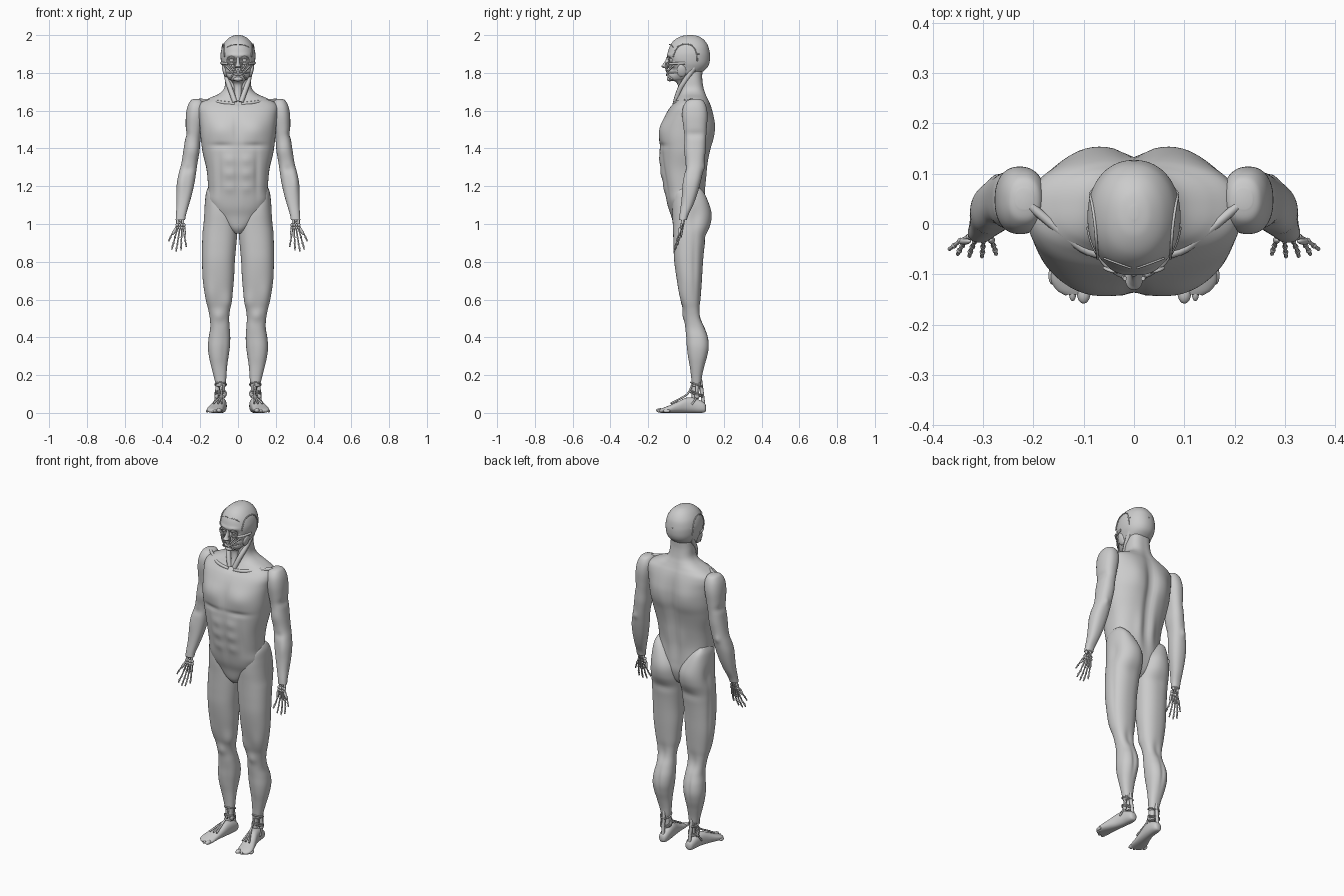
import bpy, bmesh, math
from mathutils import Matrix, Vector


def finish(ob, mirror):
    bpy.context.collection.objects.link(ob)
    if mirror:
        ob.modifiers.new("Mirror", 'MIRROR')
    return ob


def from_bmesh(name, bm, mirror):
    me = bpy.data.meshes.new(name)
    bm.to_mesh(me)
    bm.free()
    for p in me.polygons:
        p.use_smooth = True
    return finish(bpy.data.objects.new(name, me), mirror)


def spline(rows, sub):
    """Catmull-Rom through rows of numbers"""
    out = []
    for i in range(len(rows) - 1):
        a, b, c, d = (rows[max(0, min(len(rows) - 1, i + k))] for k in (-1, 0, 1, 2))
        for s in range(sub):
            t = s / sub
            out.append([q + .5 * t * (r - p + t * (2 * p - 5 * q + 4 * r - u + t * (3 * (q - r) + u - p)))
                        for p, q, r, u in zip(a, b, c, d)])
    return out + [list(rows[-1])]


def loft(name, rings, bumps=(), axis='z', power=2.3, sub=6, seg=56, mirror=True):
    """rings: (position, x min, x max, depth min, depth max); bumps: (x, y, z, rx, ry, rz, amount)"""
    bm = bmesh.new()
    loops = []
    for t, x0, x1, d0, d1 in spline(rings, sub):
        loop = []
        for k in range(seg):
            a = 2 * math.pi * k / seg
            c, s = math.cos(a), math.sin(a)
            x = (x0 + x1) / 2 + (x1 - x0) / 2 * math.copysign(abs(c) ** (2 / power), c)
            d = (d0 + d1) / 2 + (d1 - d0) / 2 * math.copysign(abs(s) ** (2 / power), s)
            loop.append(bm.verts.new((x, d, t) if axis == 'z' else (x, t, d)))
        loops.append(loop)
    for a, b in zip(loops, loops[1:]):
        for k in range(seg):
            bm.faces.new((a[k], a[k - 1], b[k - 1], b[k]))
    bm.faces.new(loops[0])
    bm.faces.new(loops[-1])
    bmesh.ops.recalc_face_normals(bm, faces=bm.faces)
    bm.normal_update()
    moves = []
    for v in bm.verts:
        m = sum(w * math.exp(-((abs(v.co.x) - x) / rx) ** 2 - ((v.co.y - y) / ry) ** 2 - ((v.co.z - z) / rz) ** 2)
                for x, y, z, rx, ry, rz, w in bumps)
        moves.append(v.normal * m)
    for v, m in zip(bm.verts, moves):
        v.co += m
    return from_bmesh(name, bm, mirror)


def balls(name, items, mirror=True, seg=20):
    """items: (centre, radii, tilt about y)"""
    bm = bmesh.new()
    for loc, size, tilt in items:
        m = Matrix.Translation(loc) @ Matrix.Rotation(tilt, 4, 'Y') @ Matrix.Diagonal((*size, 1))
        bmesh.ops.create_uvsphere(bm, u_segments=seg, v_segments=seg // 2, radius=1, matrix=m)
    return from_bmesh(name, bm, mirror)


def tubes(name, paths, radius, mirror=True, cyclic=False):
    cu = bpy.data.curves.new(name, 'CURVE')
    cu.dimensions = '3D'
    cu.bevel_depth = radius
    cu.bevel_resolution = 2
    cu.use_fill_caps = True
    cu.resolution_u = 4
    for pts in paths:
        sp = cu.splines.new('NURBS')
        sp.points.add(len(pts) - 1)
        for p, co in zip(sp.points, pts):
            p.co = (*co, 1)
        sp.order_u = 3
        sp.use_endpoint_u = not cyclic
        sp.use_cyclic_u = cyclic
    return finish(bpy.data.objects.new(name, cu), mirror)


def oval(cx, cy, cz, rx, ry, rz, n=12):
    """closed ring; depth follows the sine-free term so it can wrap a curved face"""
    return [(cx + rx * math.cos(2 * math.pi * k / n), cy + ry * math.cos(2 * math.pi * k / n) ** 2,
             cz + rz * math.sin(2 * math.pi * k / n)) for k in range(n)]


# Torso and neck
torso = [(.95, .02, -.04, .05), (.98, .06, -.062, .08), (1.04, .12, -.078, .1), (1.1, .15, -.098, .1),
         (1.2, .158, -.118, .095), (1.3, .167, -.135, .11), (1.4, .186, -.14, .132), (1.46, .197, -.14, .145),
         (1.52, .203, -.13, .147), (1.57, .208, -.112, .142), (1.61, .212, -.09, .135), (1.64, .2, -.066, .126),
         (1.665, .155, -.048, .115), (1.69, .1, -.035, .105), (1.72, .073, -.03, .095), (1.77, .066, -.03, .087),
         (1.82, .062, -.03, .088)]
torso_bumps = [(0, .15, 1.4, .028, .08, .24, -.02), (.09, .15, 1.52, .06, .06, .09, .012),
               (.09, -.13, 1.5, .065, .06, .055, .012), (0, -.14, 1.5, .014, .06, .08, -.009),
               (0, -.13, 1.25, .012, .06, .13, -.007), (.09, -.14, 1.415, .07, .05, .014, -.007),
               (.04, .1, 1.22, .028, .05, .09, .01), (.1, -.11, 1.27, .014, .06, .12, -.006),
               (.17, 0, 1.38, .04, .07, .07, .006), (0, -.06, 1.65, .018, .03, .02, -.012),
               (.14, -.03, 1.13, .05, .06, .03, .006)]
torso_bumps += [(.045, -.13, z, .03, .05, .026, .006) for z in (1.19, 1.265, 1.34)]
loft("torso", [(z, -r, r, f, b) for z, r, f, b in torso], torso_bumps, power=2.5, sub=8, seg=96, mirror=False)
tubes("collar_bones", [[(.018, -.062, 1.635), (.08, -.066, 1.642), (.14, -.02, 1.652), (.205, .035, 1.655)]], .009)
tubes("neck_muscles", [[(.016, -.055, 1.645), (.035, -.042, 1.7), (.058, -.005, 1.76), (.066, .045, 1.83)]], .014)
loft("throat", [(1.65, -.02, .02, -.06, 0), (1.7, -.02, .02, -.045, 0), (1.74, -.025, .025, -.045, 0),
                (1.765, -.04, .04, -.07, 0), (1.775, -.03, .03, -.06, 0)], mirror=False, seg=24)

# Arms
arm = [(1.662, .2, .235, .03, .07), (1.652, .185, .252, .005, .092), (1.62, .175, .268, -.015, .108),
       (1.57, .178, .276, -.02, .114), (1.5, .19, .277, -.012, .108), (1.44, .2, .281, -.004, .1),
       (1.38, .205, .29, -.004, .1), (1.32, .215, .3, -.002, .096), (1.27, .222, .313, -.008, .088),
       (1.22, .23, .323, -.014, .077), (1.16, .243, .326, -.02, .06), (1.1, .26, .326, -.027, .038),
       (1.05, .275, .328, -.034, .014), (1.02, .28, .33, -.037, .004)]
loft("arms", arm, [(.24, -.01, 1.4, .04, .04, .05, .007), (.24, .1, 1.43, .05, .04, .06, .006),
                   (.28, .05, 1.475, .03, .07, .02, -.007), (.3, -.01, 1.22, .02, .03, .06, .005),
                   (.27, -.01, 1.29, .03, .03, .02, -.005), (.27, .09, 1.3, .015, .03, .02, .006)])

# Skeletal hands: wrist stumps, wrist bones, finger bones with knuckles
tubes("forearm_bones", [[(.294, -.017, 1.04), (.292, -.018, 1.003)], [(.318, -.017, 1.04), (.32, -.019, 1.0)]], .008)
balls("wrist_bones", [((.285 + .0125 * i, -.022 - .003 * (i % 2), z), (.0085, .0085, .009), 0)
                      for z in (.995, .98) for i in range(4)], seg=10)
fingers = [[(.328, -.025, .982), (.345, -.033, .955), (.357, -.043, .931), (.367, -.05, .91)],
           [(.32, -.025, .976), (.333, -.033, .932), (.341, -.043, .9), (.347, -.053, .882), (.35, -.06, .866)],
           [(.308, -.026, .975), (.316, -.034, .928), (.321, -.045, .894), (.325, -.055, .872), (.327, -.064, .855)],
           [(.297, -.026, .975), (.299, -.034, .93), (.3, -.045, .9), (.301, -.056, .877), (.302, -.065, .86)],
           [(.287, -.025, .976), (.283, -.033, .937), (.279, -.043, .911), (.276, -.052, .894), (.274, -.06, .88)]]
tubes("finger_bones", [seg for f in fingers for seg in zip(f, f[1:])], .0038)
balls("knuckles", [(p, (.0058, .0058, .0065), 0) for f in fingers for p in f[:-1]], seg=8)
balls("palm_muscles", [((.337, -.034, .962), (.008, .007, .024), -.5), ((.283, -.032, .958), (.007, .007, .022), .1)])
tubes("hand_tendons", [[(.304, -.005, 1.03), (f[0][0], -.014, .985), (f[1][0], -.024, f[1][2])]
                       for f in fingers[1:]], .002)

# Legs
leg = [(1.2, .12, .155, -.02, .06), (1.17, .085, .168, -.058, .092), (1.12, .045, .175, -.07, .115),
       (1.06, .012, .18, -.073, .127), (1.0, .004, .184, -.07, .126), (.95, .004, .188, -.068, .112),
       (.88, .01, .19, -.066, .098), (.8, .017, .19, -.062, .09), (.7, .022, .186, -.048, .084),
       (.6, .034, .17, -.028, .077), (.55, .043, .158, -.016, .075), (.5, .047, .149, -.008, .082),
       (.45, .044, .147, -.004, .1), (.4, .041, .155, .001, .117), (.35, .043, .159, .004, .122),
       (.3, .05, .154, .01, .113), (.25, .057, .143, .019, .098), (.2, .061, .13, .026, .086),
       (.16, .064, .12, .03, .08), (.14, .068, .115, .034, .075)]
loft("legs", leg, [(.085, .12, 1.05, .06, .07, .06, .008), (.085, .1, .93, .07, .05, .025, -.007),
                   (.055, -.01, .59, .03, .04, .05, .008), (.145, -.02, .63, .03, .04, .06, .006),
                   (.1, -.005, .515, .025, .03, .03, .008), (.1, .08, .52, .025, .04, .05, -.008),
                   (.1, .12, .37, .01, .04, .07, -.006), (.075, .01, .32, .02, .03, .1, -.004),
                   (.175, .05, 1.04, .03, .03, .05, -.008), (.19, .045, .8, .03, .012, .2, -.004)])

# Open ankles: shin bones, heel tendon, side tendons and wrapping bands
tubes("shin_bones", [[(.083, .045, .16), (.082, .045, .08)], [(.083, .055, .16), (.083, .055, .08)]], .015)
tubes("outer_shin_bones", [[(.11, .058, .16), (.113, .058, .085)]], .009)
balls("ankle_knobs", [((.074, .045, .1), (.013, .016, .018), 0), ((.114, .058, .09), (.01, .014, .018), 0)])
tubes("heel_tendons", [[(.092, .075, .18), (.09, .082, .13), (.087, .092, .05)]], .01)
tubes("ankle_tendons", [[(.085, .036, .16), (.085, .02, .11), (.09, -.01, .085), (x, -.08, .05)]
                        for x in (.085, .105, .13)] + [[(.112, .072, .16), (.116, .07, .09), (.125, .03, .045)]], .005)
tubes("ankle_bands", [[(.092 + .03 * math.cos(a), .056 + .032 * math.sin(a), z - .012 * math.sin(a))
                       for a in [k * math.pi / 6 for k in range(12)]] for z in (.15, .105, .096)], .004, cyclic=True)

# Feet
foot = [(.106, .077, .095, .015, .035), (.1, .067, .107, .004, .05), (.08, .06, .114, 0, .064),
        (.04, .06, .12, 0, .08), (0, .064, .13, 0, .08), (-.04, .07, .145, 0, .062), (-.08, .076, .16, 0, .043),
        (-.11, .08, .165, 0, .031), (-.13, .086, .155, 0, .023), (-.14, .092, .14, .003, .018)]
loft("feet", foot, axis='y', seg=32)
balls("toes", [((.1, -.137, .013), (.014, .022, .012), 0)] +
      [((.122 + .0135 * i, -.135 + .011 * i, .01), (.0078, .019, .009), 0) for i in range(4)], seg=14)

# Head
skull = [(2, .008, .01, .035), (1.994, .033, -.025, .065), (1.975, .06, -.06, .095), (1.945, .081, -.084, .116),
         (1.91, .091, -.096, .125), (1.88, .092, -.1, .127), (1.85, .088, -.094, .123), (1.825, .08, -.09, .11),
         (1.8, .071, -.094, .08), (1.78, .058, -.095, .045), (1.765, .045, -.092, .02), (1.757, .03, -.085, 0)]
loft("skull", [(z, -r, r, f, b) for z, r, f, b in skull],
     [(.034, -.095, 1.866, .02, .04, .016, -.022), (.03, -.1, 1.893, .03, .03, .01, .005),
      (.06, -.06, 1.84, .015, .04, .012, .005), (.05, -.08, 1.81, .014, .04, .018, -.009),
      (0, -.1, 1.8, .025, .03, .02, .006)], power=2.15, sub=8, seg=72, mirror=False)
balls("eyeballs", [((.034, -.077, 1.866), (.013, .013, .013), 0)])
tubes("eye_rings", [oval(.034, -.095, 1.866, s, .008, s * .8) for s in (.015, .02, .025)], .0035, cyclic=True)
loft("nose", [(1.885, -.007, .007, -.104, -.08), (1.865, -.008, .008, -.109, -.08), (1.845, -.012, .012, -.123, -.08),
              (1.834, -.018, .018, -.131, -.08), (1.826, -.015, .015, -.12, -.08)], mirror=False, seg=24)
tubes("mouth_rings", [oval(0, -.102, 1.8, s, .01, s * .5) for s in (.018, .025)], .005, mirror=False, cyclic=True)
balls("chin", [((0, -.086, 1.768), (.024, .016, .013), 0)], mirror=False)
tubes("cheek_strips", [[(.068, -.055, 1.845), (.055, -.085, 1.825), (.026, -.1, 1.802)],
                       [(.045, -.088, 1.848), (.036, -.1, 1.83), (.02, -.104, 1.811)],
                       [(.018, -.108, 1.855), (.024, -.106, 1.83), (.015, -.105, 1.812)],
                       [(.07, -.02, 1.8), (.05, -.08, 1.8), (.026, -.1, 1.8)],
                       [(.045, -.07, 1.765), (.034, -.095, 1.78), (.024, -.1, 1.795)]], .0045)
tubes("cheekbones", [[(.05, -.085, 1.848), (.082, -.05, 1.85), (.088, -.005, 1.852)]], .007)
balls("jaw_muscles", [((.07, -.022, 1.812), (.012, .026, .036), .25)])

# Raised seams of the temple and scalp muscles
tubes("temple_seams", [[(.072, -.068, 1.885), (.074, -.055, 1.935), (.076, -.01, 1.957), (.083, .04, 1.945),
                        (.088, .06, 1.9), (.085, .06, 1.86)]], .003)
tubes("scalp_seams", [[(.005, -.088, 1.95), (.03, -.08, 1.953), (.06, -.068, 1.935)],
                      [(.088, .06, 1.9), (.055, .11, 1.9), (.0, .126, 1.905)]], .002)
